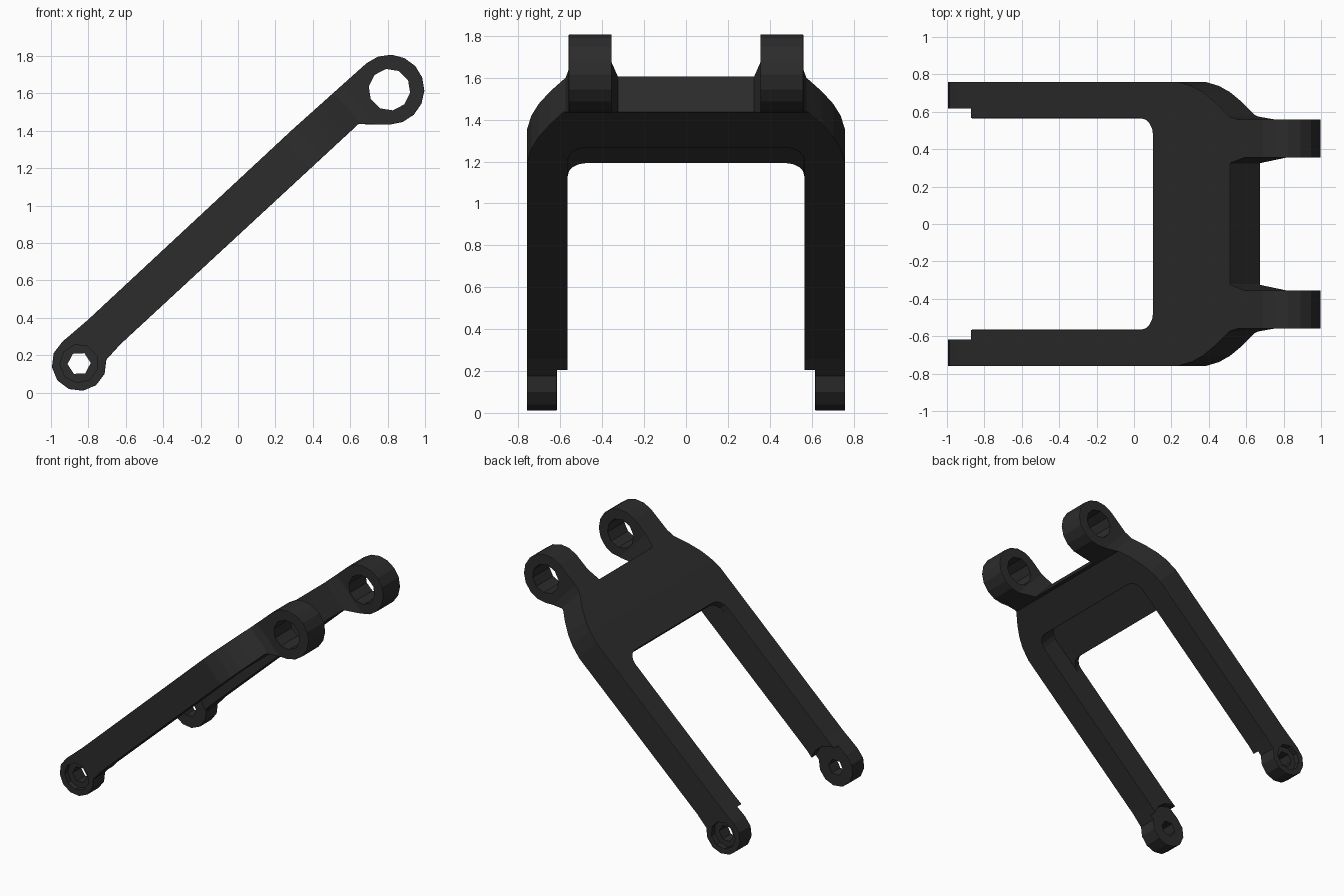
import bpy, bmesh
from math import sin, cos, radians, pi
from mathutils import Vector

if "Cube" in bpy.data.objects:
    bpy.data.objects.remove(bpy.data.objects["Cube"])

# Link frame: u runs up the sloping arms, v is square to them, y is sideways
O = Vector((0, 0, 0.99))
U = Vector((0.732, 0, 0.681)).normalized()
V = Vector((-U.z, 0, U.x))
LOW, HIGH = (-1.19, -0.032), (1.022, -0.09)      # pivot centres (u, v)


def place(u, y, v):
    return O + U * u + V * v + Vector((0, y, 0))


def prism(name, pts, a, b, plan=False):
    """Extrude (u, y) points along v, or (u, v) points along y."""
    bm = bmesh.new()
    f = (lambda p, q, h: place(p, q, h)) if plan else (lambda p, q, h: place(p, h, q))
    lo = [bm.verts.new(f(p, q, a)) for p, q in pts]
    hi = [bm.verts.new(f(p, q, b)) for p, q in pts]
    bm.faces.new(lo)
    bm.faces.new(hi[::-1])
    for i in range(len(pts)):
        j = (i + 1) % len(pts)
        bm.faces.new((lo[i], hi[i], hi[j], lo[j]))
    bmesh.ops.recalc_face_normals(bm, faces=bm.faces)
    me = bpy.data.meshes.new(name)
    bm.to_mesh(me)
    bm.free()
    ob = bpy.data.objects.new(name, me)
    bpy.context.collection.objects.link(ob)
    return ob


def arc(c, r, a0, a1, n):
    return [(c[0] + r * cos(radians(a0 + (a1 - a0) * i / n)),
             c[1] + r * sin(radians(a0 + (a1 - a0) * i / n))) for i in range(n + 1)]


def disc(c, r, n, a, b):
    return prism("cutter", arc(c, r, 20, 380, n)[:-1], a, b)


def mirrored(half):
    return half + [(u, -y) for u, y in reversed(half)]


def boolean(ob, other, op):
    m = ob.modifiers.new(op, 'BOOLEAN')
    m.object, m.operation, m.solver = other, op, 'EXACT'
    bpy.context.view_layer.objects.active = ob
    bpy.ops.object.modifier_apply(modifier=m.name)
    bpy.data.objects.remove(other)


# Forked plan: thick cross bar, two long arms, two short upper lugs
half = arc((0.434, 0.475), 0.09, 0, 90, 4)
half += [(-1.5, 0.565), (-1.5, 0.76), (0.42, 0.76), (0.52, 0.738), (0.6, 0.705),
         (0.69, 0.65), (0.79, 0.575), (0.85, 0.56), (1.4, 0.56), (1.4, 0.355),
         (0.9, 0.355), (0.797, 0.325)]
link = prism("suspension_link", mirrored(half), -0.45, 0.45, plan=True)

# Thin web that covers the pocket behind the cross bar
web = arc((0.147, 0.475), 0.09, 0, 90, 4) + [(0.147, 0.62), (0.6, 0.62)]
boolean(link, prism("web", mirrored(web), 0.055, 0.4, plan=True), 'UNION')

# Side outline trims everything to the arm depth and the round eyes
side = arc(LOW, 0.147, 85, 325, 8)
side += [(-0.96, -0.107), (0.775, -0.112)]
side += arc(HIGH, 0.187, -133, 88, 10) + [(0.5, 0.107), (-1.0, 0.107)]
boolean(link, prism("side_outline", side, -1, 1), 'INTERSECT')

# Thinner inner faces at the lower eyes
for s in (-1, 1):
    boolean(link, disc(LOW, 0.178, 16, s * 0.5, s * 0.617), 'DIFFERENCE')

# Soften the outer edges
bm = bmesh.new()
bm.from_mesh(link.data)
bmesh.ops.remove_doubles(bm, verts=bm.verts, dist=0.002)
bmesh.ops.dissolve_limit(bm, angle_limit=radians(1), verts=bm.verts, edges=bm.edges)
bm.to_mesh(link.data)
bm.free()
bev = link.modifiers.new("soft_edges", 'BEVEL')
bev.width, bev.segments = 0.016, 2
bev.limit_method, bev.angle_limit = 'ANGLE', radians(50)
bpy.context.view_layer.objects.active = link
bpy.ops.object.modifier_apply(modifier=bev.name)

# Pivot bores and outer counterbores
boolean(link, disc(HIGH, 0.112, 10, -1, 1), 'DIFFERENCE')
boolean(link, disc(LOW, 0.062, 6, -1, 1), 'DIFFERENCE')
for s in (-1, 1):
    boolean(link, disc(LOW, 0.103, 9, s * 0.72, s * 0.9), 'DIFFERENCE')

# Near-black finish
mat = bpy.data.materials.new("black_metal")
mat.diffuse_color = (0.025, 0.025, 0.025, 1)
mat.use_nodes = True
mat.node_tree.nodes["Principled BSDF"].inputs["Base Color"].default_value = mat.diffuse_color
link.data.materials.clear()
link.data.materials.append(mat)
